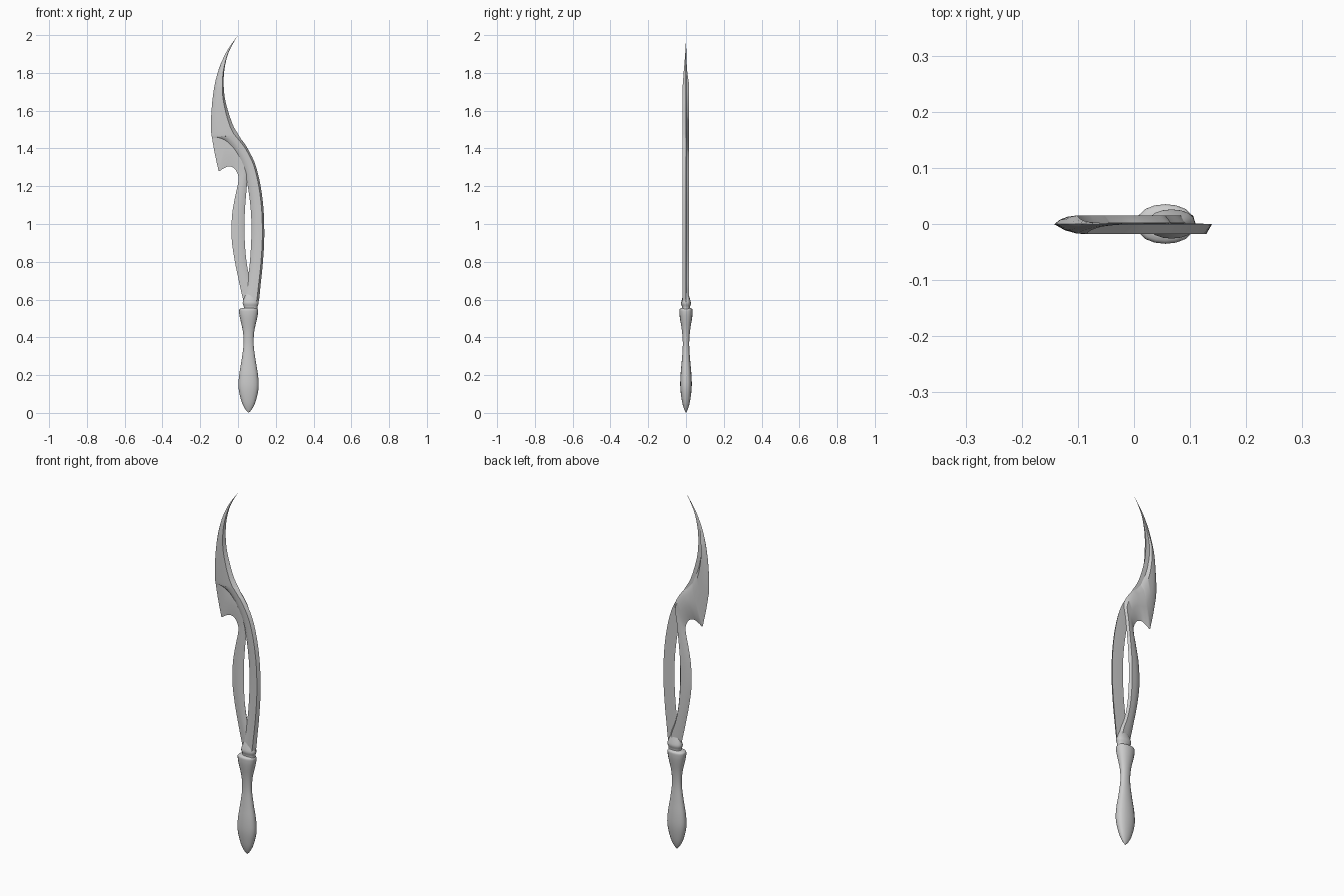
import bpy, bmesh, math


def smooth_rows(rows, steps):
    """Catmull-Rom interpolation through rows of numbers."""
    out = []
    for i in range(len(rows) - 1):
        a, b, c, d = (rows[max(i - 1, 0)], rows[i], rows[i + 1],
                      rows[min(i + 2, len(rows) - 1)])
        for s in range(steps):
            t = s / steps
            out.append([0.5 * (2 * q + (r - p) * t + (2 * p - 5 * q + 4 * r - w) * t * t
                               + (3 * q - p - 3 * r + w) * t ** 3)
                        for p, q, r, w in zip(a, b, c, d)])
    return out + [list(rows[-1])]


def loft(name, rings, angle):
    """Skin closed rings of points and cap both ends."""
    bm = bmesh.new()
    loops = [[bm.verts.new(p) for p in ring] for ring in rings]
    n = len(loops[0])
    for lo, hi in zip(loops, loops[1:]):
        for k in range(n):
            bm.faces.new((lo[k], lo[(k + 1) % n], hi[(k + 1) % n], hi[k]))
    bm.faces.new(loops[0][::-1])
    bm.faces.new(loops[-1])
    bmesh.ops.remove_doubles(bm, verts=bm.verts, dist=0.0002)
    bmesh.ops.recalc_face_normals(bm, faces=bm.faces)
    me = bpy.data.meshes.new(name)
    bm.to_mesh(me)
    bm.free()
    ob = bpy.data.objects.new(name, me)
    bpy.context.collection.objects.link(ob)
    bpy.context.view_layer.objects.active = ob
    ob.select_set(True)
    bpy.ops.object.shade_smooth_by_angle(angle=math.radians(angle))
    ob.select_set(False)


def blade(name, stations, section):
    """Section = (across 0..1, y) swept between a left and a right edge."""
    rings = []
    for xl, zl, xr, zr in smooth_rows(stations, 5):
        w = math.hypot(xr - xl, zr - zl)
        k = min(1, w / 0.05) * min(1, 0.3 + (2 - zl) / 0.3)
        rings.append([(xl + (xr - xl) * u, y * k, zl + (zr - zl) * u) for u, y in section])
    loft(name, rings, 40)


def grip(name, profile, cx):
    """Flattened round part; profile = (z, x radius, y radius)."""
    rings = []
    for z, rx, ry in smooth_rows(profile, 4):
        ring = []
        for k in range(16):
            a = math.tau * k / 16
            c, s = math.cos(a), math.sin(a)
            ring.append((cx + max(rx, 0) * c,
                         max(ry, 0) * math.copysign(abs(s) ** 0.8, s), z))
        rings.append(ring)
    loft(name, rings, 45)


# front layer: right-hand strand sweeping up into the crescent blade
blade("front_blade", [
    (0.055, 0.565, 0.075, 0.555), (0.032, 0.60, 0.107, 0.58),
    (0.047, 0.68, 0.12, 0.68), (0.063, 0.80, 0.132, 0.80),
    (0.071, 0.95, 0.139, 0.93), (0.067, 1.08, 0.135, 1.08),
    (0.05, 1.21, 0.118, 1.21), (0.028, 1.30, 0.09, 1.32),
    (-0.02, 1.39, 0.05, 1.40), (-0.07, 1.44, 0.022, 1.44),
    (-0.12, 1.458, 0.006, 1.467), (-0.138, 1.46, -0.002, 1.48),
    (-0.143, 1.51, -0.025, 1.52), (-0.142, 1.57, -0.05, 1.59),
    (-0.135, 1.66, -0.070, 1.67), (-0.121, 1.75, -0.076, 1.75),
    (-0.100, 1.82, -0.070, 1.83), (-0.062, 1.91, -0.047, 1.915), (0, 2, 0, 2)],
    [(0, 0), (0.2, -0.011), (0.5, -0.017), (0.85, -0.018), (1, 0), (0.5, 0.001)])

# back layer: left-hand strand, barb and the bevel behind the crescent
blade("back_blade", [
    (0.04, 0.56, 0.095, 0.57), (0.022, 0.62, 0.09, 0.64),
    (0.0, 0.72, 0.064, 0.71), (-0.02, 0.82, 0.045, 0.80),
    (-0.034, 0.93, 0.035, 0.93), (-0.031, 1.05, 0.036, 1.06),
    (-0.014, 1.15, 0.045, 1.18), (0.001, 1.22, 0.055, 1.28),
    (0.0, 1.26, 0.066, 1.36), (-0.02, 1.295, 0.045, 1.41),
    (-0.05, 1.305, 0.015, 1.45), (-0.08, 1.292, -0.015, 1.475),
    (-0.10, 1.28, -0.04, 1.505), (-0.107, 1.30, -0.047, 1.52),
    (-0.128, 1.40, -0.072, 1.58), (-0.141, 1.50, -0.088, 1.64),
    (-0.136, 1.65, -0.098, 1.72), (-0.108, 1.80, -0.088, 1.81),
    (-0.064, 1.905, -0.055, 1.91), (0, 2, 0, 2)],
    [(0, 0), (0.2, 0.008), (0.5, 0.013), (0.85, 0.015), (1, 0.002), (0.8, -0.004), (0.4, -0.005)])

# swelling handle with pointed pommel
grip("handle", [
    (0, 0, 0), (0.02, 0.018, 0.01), (0.06, 0.037, 0.021), (0.13, 0.053, 0.03),
    (0.20, 0.050, 0.029), (0.28, 0.037, 0.022), (0.36, 0.027, 0.017),
    (0.43, 0.030, 0.021), (0.50, 0.045, 0.032), (0.53, 0.050, 0.035),
    (0.548, 0.049, 0.034), (0.555, 0.036, 0.024)], 0.056)

# flared collar joining handle and strands
grip("collar", [
    (0.54, 0.036, 0.022), (0.56, 0.036, 0.021), (0.58, 0.042, 0.026),
    (0.60, 0.038, 0.022), (0.63, 0.025, 0.012), (0.65, 0.012, 0.005)], 0.067)
